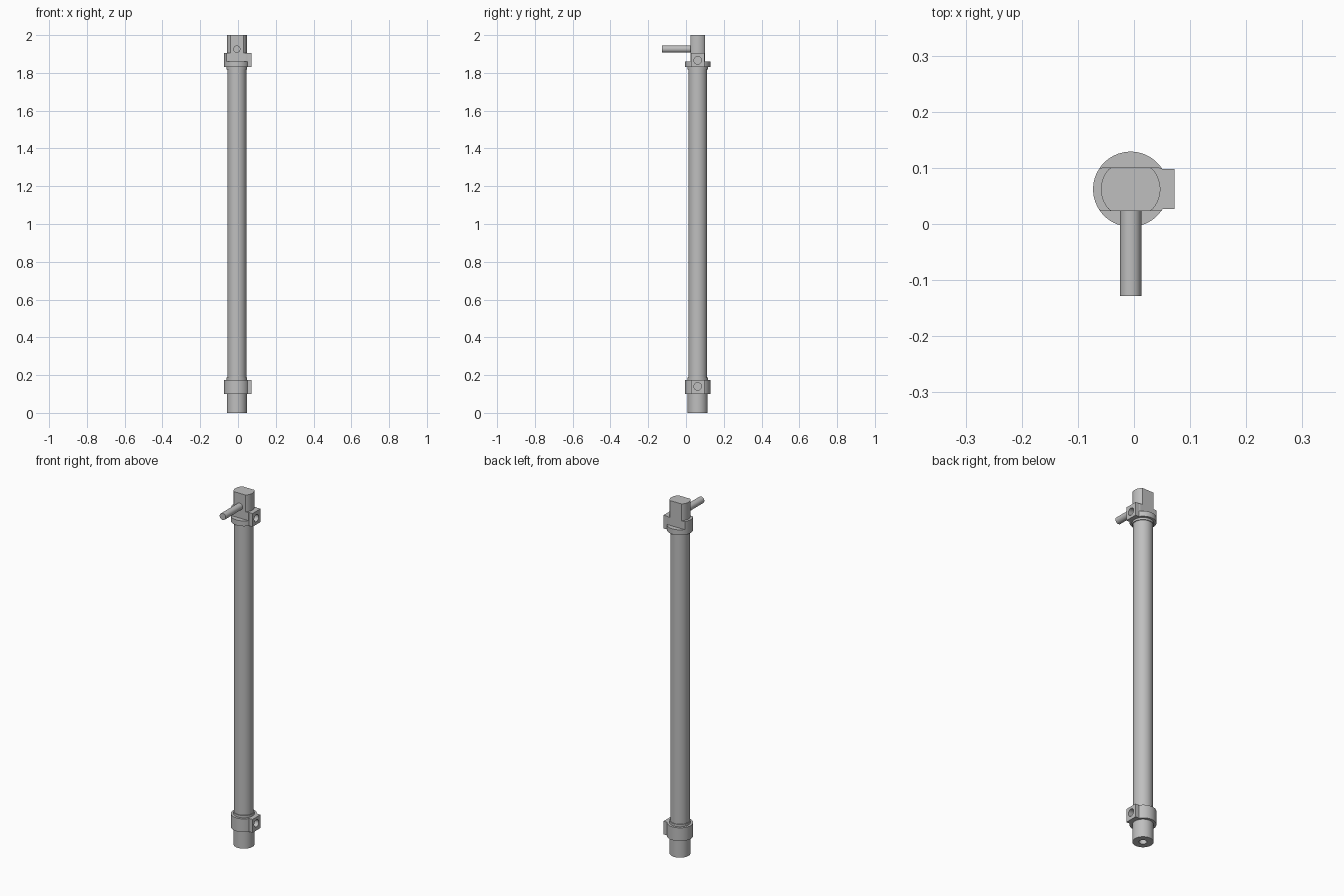
import bpy, bmesh, math
from mathutils import Matrix, Vector

cube = bpy.data.objects.get("Cube")
if cube:
    bpy.data.objects.remove(cube, do_unlink=True)

CX, CY = -0.006, 0.062          # axis of the rod
FLAT = 0.0385                   # half distance between the flats of the head
SIDES = 48

grey = bpy.data.materials.new("plain grey")
grey.use_nodes = True
colour = (0.52, 0.52, 0.52, 1)
grey.diffuse_color = colour
grey.node_tree.nodes["Principled BSDF"].inputs["Base Color"].default_value = colour


def finish(name, bm):
    """Turn a bmesh into a named object."""
    bmesh.ops.remove_doubles(bm, verts=bm.verts, dist=1e-6)
    bmesh.ops.recalc_face_normals(bm, faces=bm.faces)
    mesh = bpy.data.meshes.new(name)
    bm.to_mesh(mesh)
    bm.free()
    mesh.materials.append(grey)
    obj = bpy.data.objects.new(name, mesh)
    bpy.context.collection.objects.link(obj)
    return obj


def turned(name, profile, flat=None):
    """Loft rings of (radius, z) round the axis, optionally cut by two flats."""
    bm = bmesh.new()
    rings = []
    for r, z in profile:
        ring = []
        for i in range(SIDES):
            a = 2 * math.pi * (i + 0.5) / SIDES
            y = r * math.sin(a)
            if flat:
                y = max(-flat, min(flat, y))
            ring.append(bm.verts.new((CX + r * math.cos(a), CY + y, z)))
        rings.append(ring)
    for low, high in zip(rings, rings[1:]):
        for i in range(SIDES):
            j = (i + 1) % SIDES
            bm.faces.new((low[i], low[j], high[j], high[i]))
    bm.faces.new(rings[0])
    bm.faces.new(rings[-1])
    return finish(name, bm)


def rod(name, start, end, radius):
    """Round bar between two points."""
    start, end = Vector(start), Vector(end)
    turn = (end - start).to_track_quat('Z', 'Y').to_matrix().to_4x4()
    bm = bmesh.new()
    bmesh.ops.create_cone(bm, cap_ends=True, segments=32, radius1=radius, radius2=radius,
                          depth=(end - start).length,
                          matrix=Matrix.Translation((start + end) / 2) @ turn)
    return finish(name, bm)


def block(name, low, high):
    low, high = Vector(low), Vector(high)
    bm = bmesh.new()
    bmesh.ops.create_cube(bm, size=1, matrix=Matrix.Translation((low + high) / 2)
                          @ Matrix.Diagonal((high - low).to_4d()))
    return finish(name, bm)


def select(obj):
    bpy.ops.object.select_all(action='DESELECT')
    obj.select_set(True)
    bpy.context.view_layer.objects.active = obj


def bore(parts, z):
    """Drill the side hole through the given parts."""
    cutter = rod("hole_cutter", (0.015, CY, z), (0.1, CY, z), 0.02)
    cutter.hide_render = True
    for obj in parts:
        mod = obj.modifiers.new("hole", 'BOOLEAN')
        mod.operation, mod.solver, mod.object = 'DIFFERENCE', 'EXACT', cutter
        select(obj)
        bpy.ops.object.modifier_apply(modifier=mod.name)
    bpy.data.objects.remove(cutter, do_unlink=True)


# Long tube with a slightly wider ring at each end
tube = turned("tube", [(0.05, 0.17), (0.05, 1.835)])
rings = [turned("lower_ring", [(0.054, 0.17), (0.054, 0.188)]),
         turned("upper_ring", [(0.054, 1.818), (0.054, 1.835)])]

# Foot and lower collar with an axial bore
foot = turned("foot", [(0.02, 0.09), (0.02, 0), (0.053, 0), (0.053, 0.1),
                       (0.067, 0.1), (0.067, 0.175)])

# Upper collar and flat-sided head
collar = turned("upper_collar", [(0.067, 1.83), (0.067, 1.86)])
shoulder = turned("flat_collar", [(0.067, 1.86), (0.067, 1.905)], FLAT)
head = turned("head", [(0.053, 1.86), (0.053, 2.0)], FLAT)

# Side lugs with holes
lower_lug = block("lower_lug", (0.02, 0.027, 0.1), (0.072, 0.098, 0.175))
upper_lug = block("upper_lug", (0.02, 0.027, 1.83), (0.072, 0.098, 1.905))
bore([lower_lug, foot], 0.14)
bore([upper_lug, collar, shoulder, head], 1.866)

# Handle pin at the front of the head
pin = rod("handle_pin", (CX, CY, 1.926), (CX, -0.128, 1.926), 0.019)

for obj in [tube, foot, collar, shoulder, head, lower_lug, upper_lug, pin] + rings:
    select(obj)
    bpy.ops.object.shade_smooth_by_angle(angle=math.radians(30))
